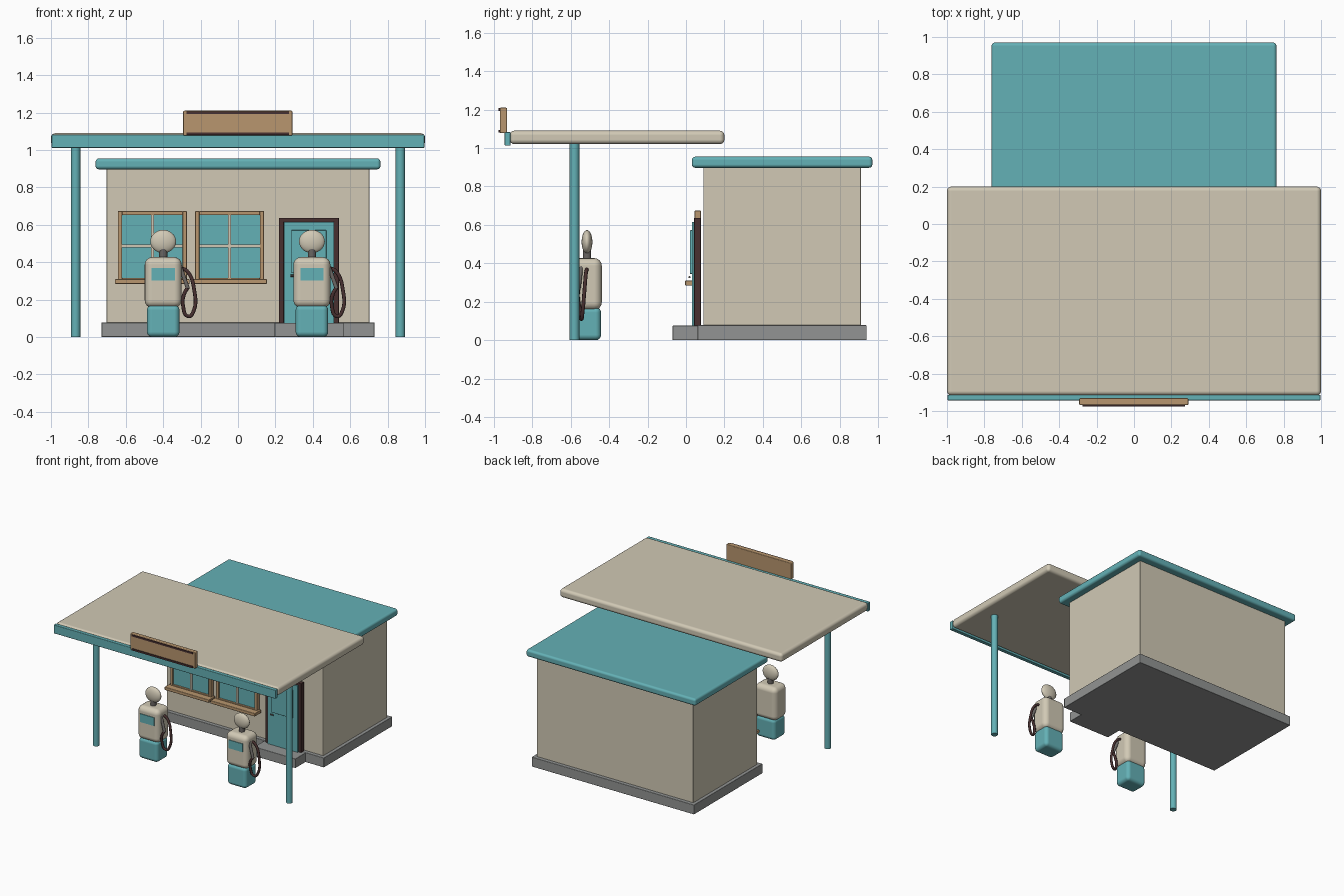
import bpy
import bmesh
import math
from mathutils import Vector

if "Cube" in bpy.data.objects:
    bpy.data.objects.remove(bpy.data.objects["Cube"], do_unlink=True)


def material(name, rgb):
    col = [(c / 255 / 12.92 if c < 11 else ((c / 255 + 0.055) / 1.055) ** 2.4) for c in rgb] + [1]
    m = bpy.data.materials.new(name)
    m.use_nodes = True
    m.diffuse_color = col
    m.node_tree.nodes["Principled BSDF"].inputs["Base Color"].default_value = col
    return m


TEAL = material("teal paint", (100, 177, 182))
CREAM = material("cream paint", (209, 201, 181))
WOOD = material("tan wood", (184, 150, 110))
STONE = material("grey concrete", (146, 148, 147))
DARK = material("dark brown", (72, 48, 48))
METAL = material("dull metal", (105, 101, 98))


def add(name, bm, mat, smooth=False):
    me = bpy.data.meshes.new(name)
    bm.to_mesh(me)
    bm.free()
    me.materials.append(mat)
    ob = bpy.data.objects.new(name, me)
    bpy.context.collection.objects.link(ob)
    if smooth:
        bpy.ops.object.select_all(action="DESELECT")
        ob.select_set(True)
        bpy.context.view_layer.objects.active = ob
        bpy.ops.object.shade_smooth_by_angle(angle=math.radians(40))
    return ob


def box(name, x, y, z, mat, bevel=0.0, segments=2):
    """Box from (min, max) ranges, with optional rounded edges."""
    bm = bmesh.new()
    bmesh.ops.create_cube(bm, size=1)
    for v in bm.verts:
        v.co = [lo + (c + 0.5) * (hi - lo) for c, (lo, hi) in zip(v.co, (x, y, z))]
    ob = add(name, bm, mat)
    if bevel:
        for p in ob.data.polygons:
            p.use_smooth = True
        mod = ob.modifiers.new("Rounded edges", "BEVEL")
        mod.width = bevel
        mod.segments = segments
        mod.harden_normals = True
    return ob


def rod(name, start, end, radius, mat, sides=16):
    a, b = Vector(start), Vector(end)
    bm = bmesh.new()
    bmesh.ops.create_cone(bm, cap_ends=True, segments=sides, radius1=radius,
                          radius2=radius, depth=(b - a).length)
    ob = add(name, bm, mat, True)
    ob.location = (a + b) / 2
    ob.rotation_mode = "QUATERNION"
    ob.rotation_quaternion = (b - a).to_track_quat("Z", "Y")
    return ob


def tube(name, points, radius, mat):
    cu = bpy.data.curves.new(name, "CURVE")
    cu.dimensions = "3D"
    cu.bevel_depth = radius
    cu.bevel_resolution = 2
    cu.resolution_u = 5
    cu.use_fill_caps = True
    sp = cu.splines.new("BEZIER")
    sp.bezier_points.add(len(points) - 1)
    for bp, p in zip(sp.bezier_points, points):
        bp.co = p
        bp.handle_left_type = bp.handle_right_type = "AUTO"
    cu.materials.append(mat)
    ob = bpy.data.objects.new(name, cu)
    bpy.context.collection.objects.link(ob)


# Building shell
box("foundation", (-0.73, 0.73), (0.06, 0.94), (0, 0.078), STONE, 0.004)
box("door_step", (0.195, 0.565), (-0.07, 0.07), (0, 0.076), STONE, 0.004)
box("walls", (-0.703, 0.703), (0.09, 0.91), (0.075, 0.91), CREAM, 0.003)
box("building_roof", (-0.762, 0.762), (0.03, 0.97), (0.897, 0.955), TEAL, 0.018, 3)

# Canopy with fascia, posts and sign board
box("canopy_roof", (-1, 1), (-0.917, 0.2), (1.02, 1.09), CREAM, 0.024, 4)
box("canopy_fascia", (-0.997, 0.997), (-0.943, -0.913), (1.012, 1.082), TEAL, 0.004)
for side, sx in (("left", 1), ("right", -1)):
    rod(side + "_canopy_post", (sx * 0.868, -0.58, 0), (sx * 0.868, -0.58, 1.03), 0.025, TEAL)
box("sign_board", (-0.293, 0.291), (-0.968, -0.931), (1.077, 1.21), WOOD, 0.006)
for label, z in (("upper", 1.2), ("lower", 1.087)):
    box(label + "_sign_strip", (-0.275, 0.272), (-0.975, -0.966), (z - 0.007, z + 0.007), DARK)


# Windows
def window(name, cx):
    w, z0, z1, t = 0.184, 0.295, 0.674, 0.022
    y = (0.045, 0.078)
    box(name + "_glass", (cx - w + t / 2, cx + w - t / 2), (0.06, 0.075), (z0 + t / 2, z1 - t / 2), TEAL)
    for sx in (-1, 1):
        xs = sorted((cx + sx * w, cx + sx * (w - t)))
        box(name + "_frame_side", xs, y, (z0, z1), WOOD, 0.003)
    for z in (z0, z1 - t):
        box(name + "_frame_rail", (cx - w + t, cx + w - t), y, (z, z + t), WOOD, 0.003)
    box(name + "_upright_bar", (cx - 0.008, cx + 0.008), (0.05, 0.065), (z0 + t, z1 - t), CREAM)
    box(name + "_cross_bar", (cx - w + t, cx + w - t), (0.05, 0.065), (0.478, 0.494), CREAM)
    box(name + "_sill", (cx - 0.2, cx + 0.2), (-0.005, 0.078), (0.284, 0.31), WOOD, 0.005)


window("right_window", -0.458)
window("left_window", -0.045)

# Door
for x in (0.218, 0.513):
    box("door_jamb", (x, x + 0.027), (0.042, 0.078), (0.075, 0.637), DARK, 0.003)
box("door_lintel", (0.218, 0.54), (0.042, 0.078), (0.615, 0.637), DARK, 0.003)
box("door_leaf", (0.245, 0.513), (0.032, 0.07), (0.076, 0.615), TEAL)
box("door_pane", (0.285, 0.472), (0.02, 0.033), (0.345, 0.572), TEAL, 0.003)
rod("door_handle", (0.28, 0.018, 0.328), (0.305, 0.018, 0.328), 0.006, METAL, 8)


# Fuel pumps
def pump(name, cx):
    cy = -0.515
    box(name + "_base", (cx - 0.087, cx + 0.087), (cy - 0.073, cy + 0.073), (0, 0.172), TEAL, 0.028, 4)
    box(name + "_body", (cx - 0.099, cx + 0.099), (cy - 0.077, cy + 0.077), (0.157, 0.427), CREAM, 0.04, 4)
    box(name + "_display", (cx - 0.062, cx + 0.062), (cy - 0.082, cy - 0.074), (0.303, 0.37), TEAL)
    rod(name + "_neck", (cx, cy, 0.42), (cx, cy, 0.47), 0.022, METAL)
    bm = bmesh.new()
    bmesh.ops.create_uvsphere(bm, u_segments=24, v_segments=14, radius=1)
    globe = add(name + "_globe", bm, CREAM, True)
    globe.location = (cx, cy, 0.511)
    globe.scale = (0.069, 0.028, 0.062)
    # Nozzle on the model's left flank, and the hanging hose loop
    rod(name + "_nozzle", (cx + 0.088, cy - 0.03, 0.385), (cx + 0.132, cy - 0.045, 0.26), 0.011, METAL, 10)
    path = [(0.085, 0, 0.372), (0.128, -0.005, 0.352), (0.166, -0.014, 0.25),
            (0.163, -0.024, 0.14), (0.135, -0.03, 0.11), (0.106, -0.04, 0.17),
            (0.112, -0.048, 0.23), (0.132, -0.045, 0.265)]
    tube(name + "_hose", [(cx + x, cy + y, z) for x, y, z in path], 0.01, DARK)


pump("right_pump", -0.4)
pump("left_pump", 0.395)
